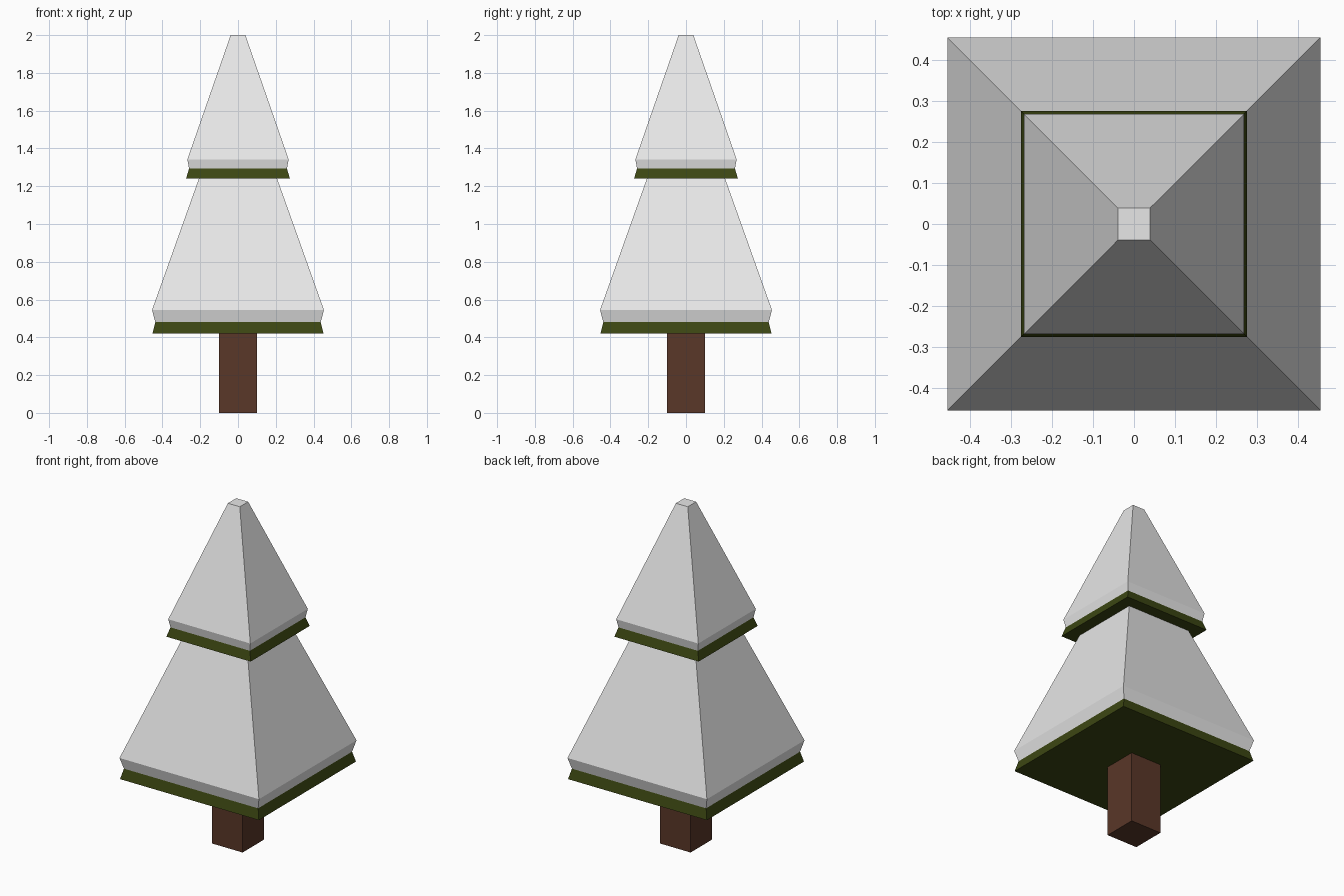
import bpy
import bmesh

if "Cube" in bpy.data.objects:
    bpy.data.objects.remove(bpy.data.objects["Cube"])


def material(name, rgb):
    m = bpy.data.materials.new(name)
    m.diffuse_color = (*rgb, 1.0)
    m.use_nodes = True
    m.node_tree.nodes["Principled BSDF"].inputs["Base Color"].default_value = m.diffuse_color
    return m


SNOW = material("snow_white", (0.84, 0.84, 0.84))
GREEN = material("needle_green", (0.045, 0.062, 0.006))
BROWN = material("bark_brown", (0.10, 0.038, 0.021))


def square_stack(name, levels, mats, split=None):
    """Loft square rings given as (half width, z); faces above split use the second material."""
    bm = bmesh.new()
    rings = [[bm.verts.new((sx * h, sy * h, z))
              for sx, sy in ((-1, -1), (1, -1), (1, 1), (-1, 1))]
             for h, z in levels]
    for low, high in zip(rings, rings[1:]):
        for i in range(4):
            j = (i + 1) % 4
            bm.faces.new((low[i], low[j], high[j], high[i]))
    bm.faces.new(rings[0][::-1])
    bm.faces.new(rings[-1])
    bmesh.ops.recalc_face_normals(bm, faces=bm.faces[:])
    if split is not None:
        for f in bm.faces:
            f.material_index = int(f.calc_center_median().z > split)
    mesh = bpy.data.meshes.new(name)
    bm.to_mesh(mesh)
    bm.free()
    for m in mats:
        mesh.materials.append(m)
    ob = bpy.data.objects.new(name, mesh)
    bpy.context.collection.objects.link(ob)
    return ob


# Trunk
square_stack("trunk", [(0.1, 0.0), (0.1, 0.42)], [BROWN])

# Lower tier: green skirt, snow lip, snow slope running up under the next tier
square_stack("lower_branches",
             [(0.453, 0.42), (0.438, 0.48), (0.455, 0.545), (0.207, 1.24)],
             [GREEN, SNOW], split=0.48)

# Upper tier: the same profile, smaller, ending in a blunt tip
square_stack("upper_branches",
             [(0.275, 1.24), (0.259, 1.293), (0.268, 1.342), (0.039, 2.0)],
             [GREEN, SNOW], split=1.293)
